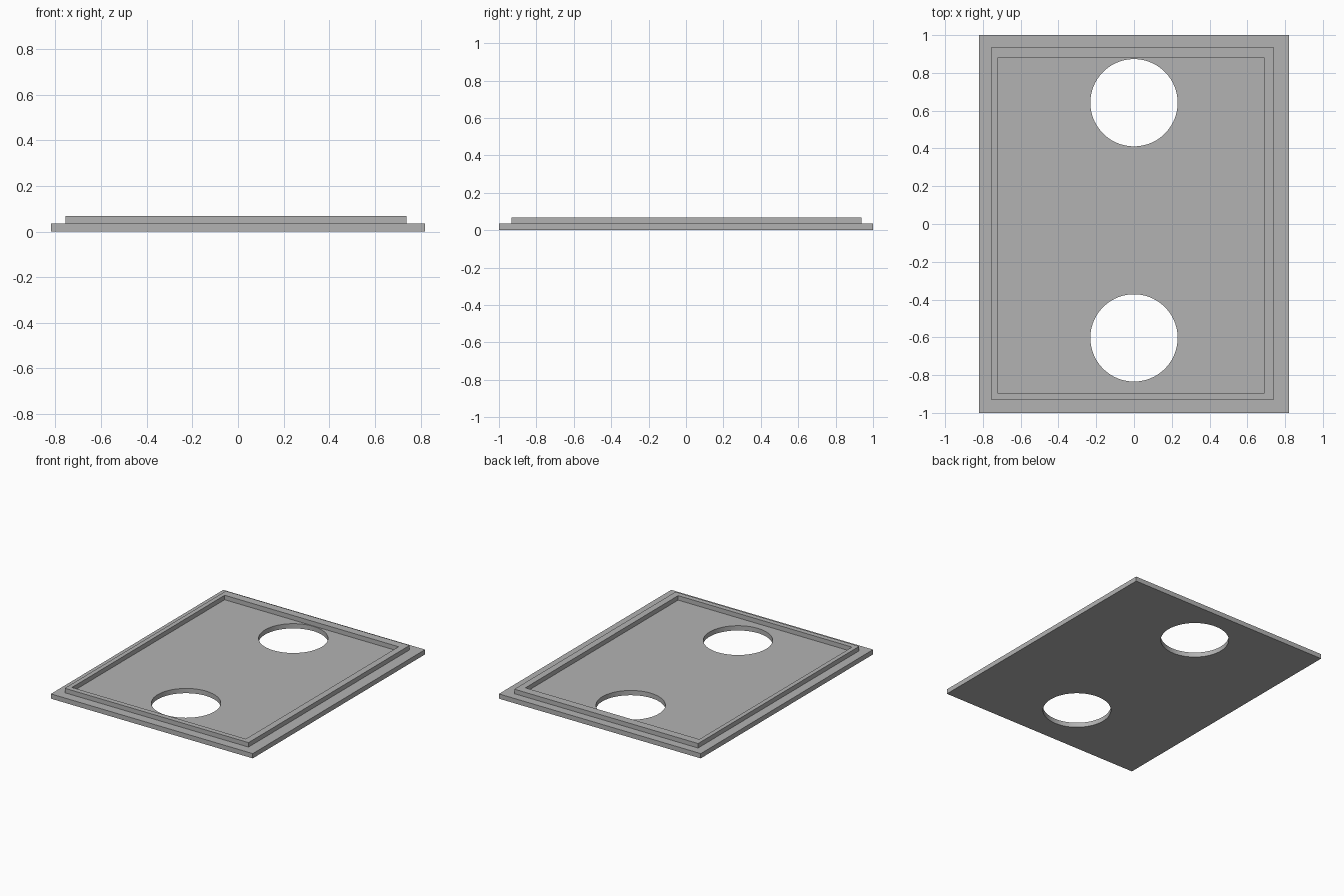
import bpy
import bmesh
import math

cube = bpy.data.objects.get("Cube")
if cube:
    bpy.data.objects.remove(cube, do_unlink=True)

PLATE_TOP = 0.035
RIM_TOP = 0.068

grey = bpy.data.materials.new("plain grey")
grey.use_nodes = True
colour = (0.45, 0.45, 0.45, 1)
grey.diffuse_color = colour
grey.node_tree.nodes["Principled BSDF"].inputs["Base Color"].default_value = colour


def add_object(name, bm):
    mesh = bpy.data.meshes.new(name)
    bmesh.ops.recalc_face_normals(bm, faces=bm.faces)
    bm.to_mesh(mesh)
    bm.free()
    mesh.materials.append(grey)
    obj = bpy.data.objects.new(name, mesh)
    bpy.context.collection.objects.link(obj)
    return obj


def rectangle(bm, x0, x1, y0, y1, z):
    return [bm.verts.new((x, y, z)) for x, y in
            ((x0, y0), (x1, y0), (x1, y1), (x0, y1))]


def bridge(bm, a, b):
    for i in range(4):
        j = (i + 1) % 4
        bm.faces.new((a[i], a[j], b[j], b[i]))


# Base plate
bm = bmesh.new()
low = rectangle(bm, -0.82, 0.82, -1, 1, 0)
high = rectangle(bm, -0.82, 0.82, -1, 1, PLATE_TOP)
bm.faces.new(low)
bm.faces.new(high)
bridge(bm, low, high)
plate = add_object("base_plate", bm)

# Round through holes
for name, y in (("front_hole_cutter", -0.603), ("back_hole_cutter", 0.642)):
    bm = bmesh.new()
    bmesh.ops.create_cone(bm, cap_ends=True, segments=96,
                          radius1=0.231, radius2=0.231, depth=0.4)
    bmesh.ops.translate(bm, verts=bm.verts, vec=(0, y, 0))
    cutter = add_object(name, bm)
    cutter.hide_render = True
    cutter.hide_set(True)
    cut = plate.modifiers.new(name, 'BOOLEAN')
    cut.operation = 'DIFFERENCE'
    cut.solver = 'EXACT'
    cut.object = cutter

# Raised locating rim, open underneath where it meets the plate
bm = bmesh.new()
outer = (-0.755, 0.738, -0.932, 0.938)
inner = (-0.723, 0.69, -0.894, 0.878)
loops = [rectangle(bm, *size, z) for size, z in
         ((outer, PLATE_TOP), (outer, RIM_TOP), (inner, RIM_TOP), (inner, PLATE_TOP))]
for a, b in zip(loops, loops[1:]):
    bridge(bm, a, b)
rim = add_object("raised_rim", bm)

# Smooth hole walls with crisp edges
bpy.ops.object.select_all(action='DESELECT')
plate.select_set(True)
bpy.context.view_layer.objects.active = plate
for modifier in list(plate.modifiers):
    cutter = modifier.object
    bpy.ops.object.modifier_apply(modifier=modifier.name)
    bpy.data.objects.remove(cutter, do_unlink=True)
bpy.ops.object.shade_smooth_by_angle(angle=math.radians(30))
